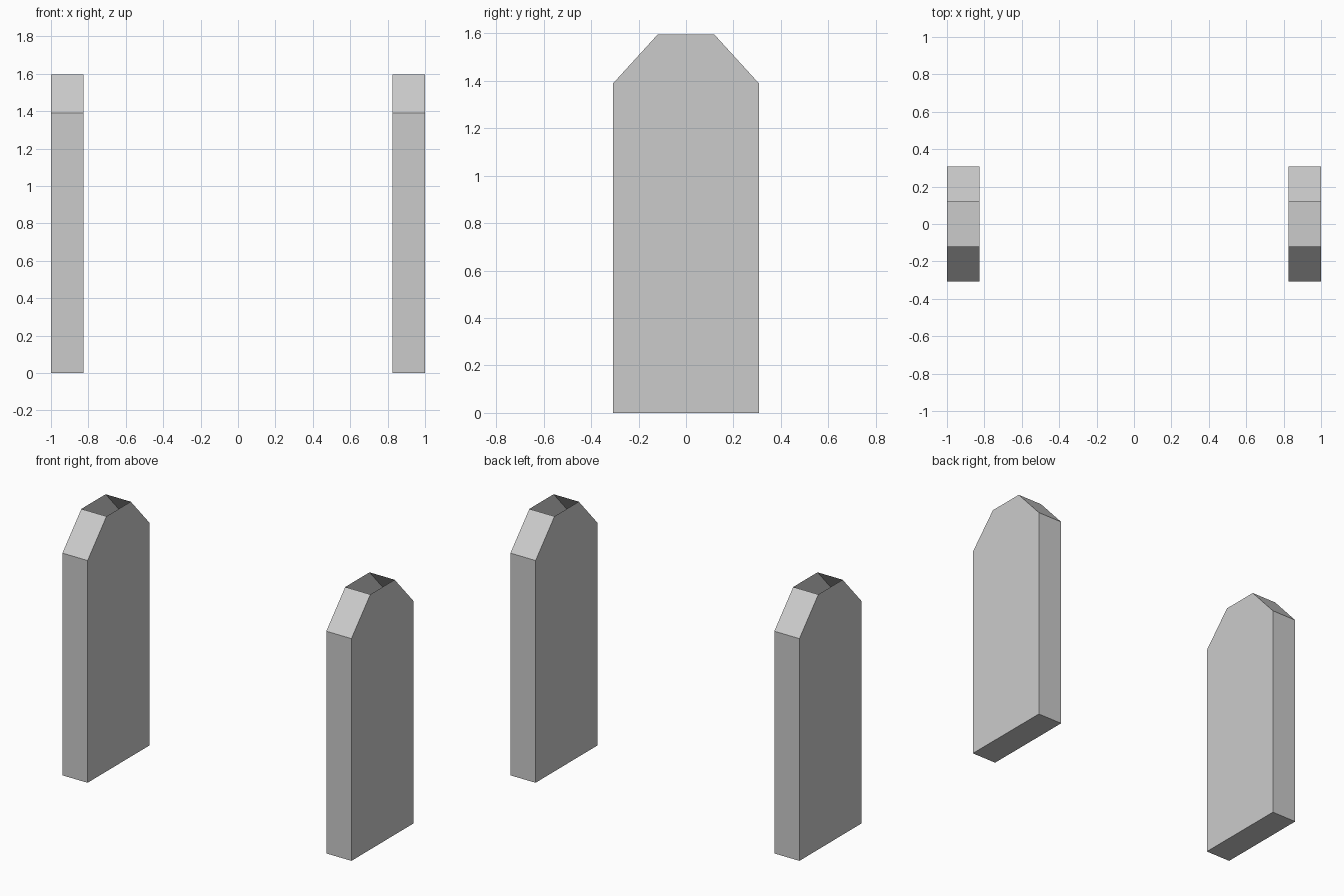
import bpy
import bmesh

cube = bpy.data.objects.get("Cube")
if cube:
    bpy.data.objects.remove(cube, do_unlink=True)

# Single plain grey
grey = bpy.data.materials.new("light_grey")
grey.use_nodes = True
colour = (0.6, 0.6, 0.6, 1.0)
grey.diffuse_color = colour
grey.node_tree.nodes["Principled BSDF"].inputs["Base Color"].default_value = colour

# Half profile of a panel as (y, z): straight sides with chamfered shoulders
HALF = [(0.307, 0.0), (0.307, 1.39), (0.12, 1.595)]
PROFILE = HALF + [(-y, z) for y, z in reversed(HALF)]
THICKNESS = 0.174
OUTER = 1.0


def side_panel(name, side):
    """Hollow slab extruded along x, closed below and open at the flat top."""
    bm = bmesh.new()
    face = bm.faces.new([bm.verts.new((side * OUTER, y, z)) for y, z in PROFILE])
    copy = bmesh.ops.duplicate(bm, geom=[face])
    inner = [g for g in copy["geom"] if isinstance(g, bmesh.types.BMVert)]
    bmesh.ops.translate(bm, verts=inner, vec=(-side * THICKNESS, 0, 0))
    bmesh.ops.bridge_loops(bm, edges=bm.edges[:])
    bmesh.ops.recalc_face_normals(bm, faces=bm.faces[:])

    # Open the top
    top = max(z for y, z in PROFILE)
    lid = [f for f in bm.faces if all(v.co.z > top - 0.001 for v in f.verts)]
    bmesh.ops.delete(bm, geom=lid, context="FACES_ONLY")

    mesh = bpy.data.meshes.new(name)
    bm.to_mesh(mesh)
    bm.free()
    mesh.materials.append(grey)
    obj = bpy.data.objects.new(name, mesh)
    bpy.context.collection.objects.link(obj)


side_panel("left_panel", 1)
side_panel("right_panel", -1)
